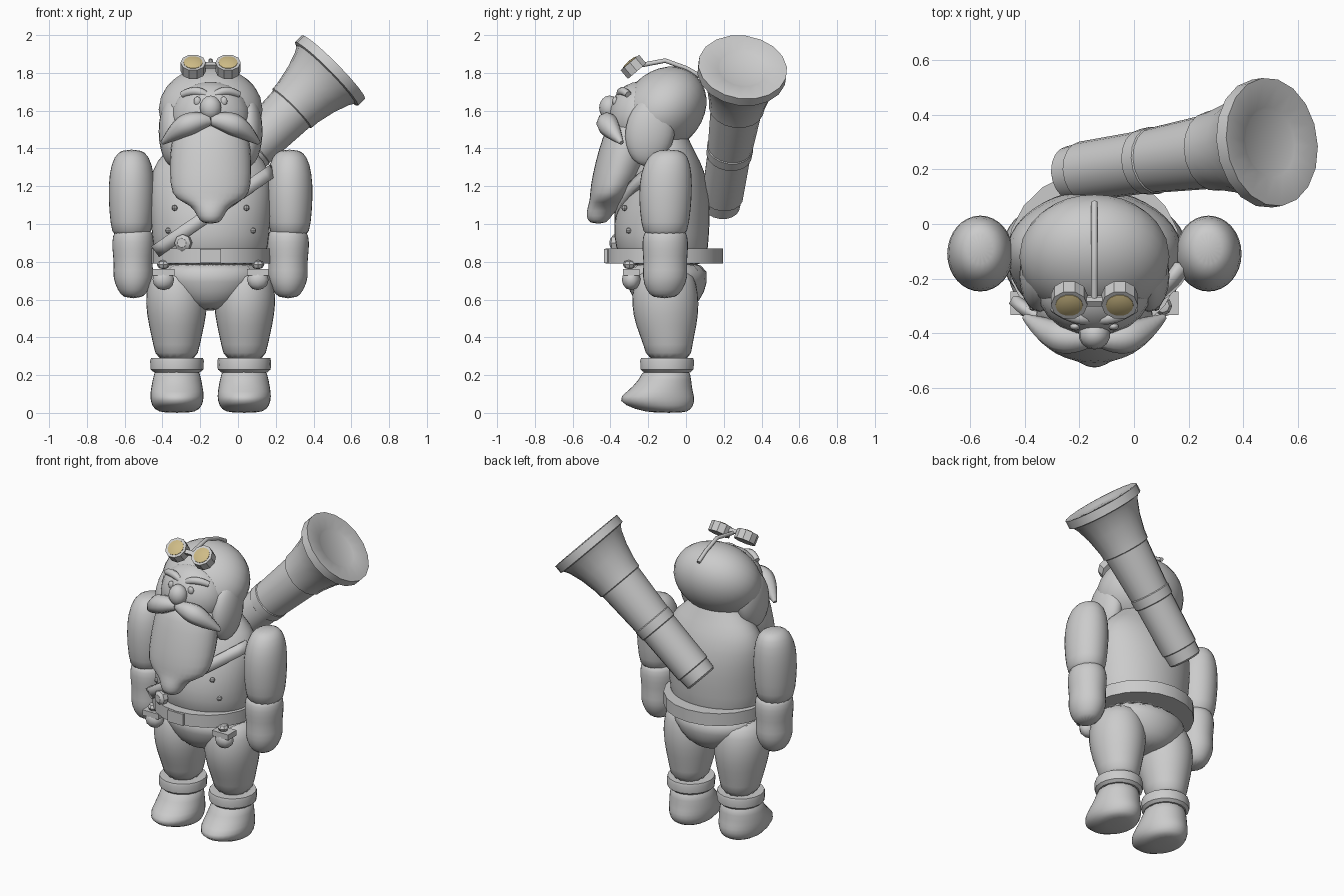
import bpy
import bmesh
from math import cos, sin, pi, sqrt, radians
from mathutils import Vector

cube = bpy.data.objects.get("Cube")
if cube:
    bpy.data.objects.remove(cube, do_unlink=True)

CX = -0.145  # the figure's own middle line
SIDES = ((1, "left"), (-1, "right"))


def material(name, rgb):
    mat = bpy.data.materials.new(name)
    mat.use_nodes = True
    mat.diffuse_color = (*rgb, 1)
    mat.node_tree.nodes["Principled BSDF"].inputs["Base Color"].default_value = (*rgb, 1)
    return mat


GREY = material("plain grey", (0.6, 0.6, 0.6))
AMBER = material("amber glass", (0.62, 0.5, 0.24))


def finish(bm, name, mat=GREY, subdiv=0):
    bmesh.ops.recalc_face_normals(bm, faces=bm.faces)
    mesh = bpy.data.meshes.new(name)
    bm.to_mesh(mesh)
    bm.free()
    mesh.materials.append(mat)
    obj = bpy.data.objects.new(name, mesh)
    bpy.context.collection.objects.link(obj)
    bpy.ops.object.select_all(action="DESELECT")
    obj.select_set(True)
    bpy.context.view_layer.objects.active = obj
    if subdiv:
        bpy.ops.object.shade_smooth()
        obj.modifiers.new("Smooth", "SUBSURF").levels = subdiv
    else:
        bpy.ops.object.shade_smooth_by_angle(angle=radians(35))
    return obj


def loft(name, x, rings, n=16, subdiv=1):
    """Stack of ellipses, each given as (z, y centre, x radius, y radius)."""
    bm = bmesh.new()
    loops = []
    for z, cy, rx, ry in rings:
        loops.append([bm.verts.new((CX + x + rx * cos(2 * pi * i / n),
                                    cy + ry * sin(2 * pi * i / n), z)) for i in range(n)])
    for a, b in zip(loops, loops[1:]):
        for i in range(n):
            j = (i + 1) % n
            bm.faces.new((a[i], a[j], b[j], b[i]))
    bm.faces.new(loops[0])
    bm.faces.new(loops[-1])
    return finish(bm, name, GREY, subdiv)


def ball(name, pos, size, tilt=0, mat=GREY, seg=20):
    bm = bmesh.new()
    bmesh.ops.create_uvsphere(bm, u_segments=seg, v_segments=seg * 3 // 5, radius=1)
    obj = finish(bm, name, mat)
    obj.location = (CX + pos[0], pos[1], pos[2])
    obj.scale = size
    obj.rotation_euler.x = radians(tilt)
    return obj


def box(name, pos, size, tilt=0):
    bm = bmesh.new()
    bmesh.ops.create_cube(bm, size=1)
    obj = finish(bm, name)
    obj.location = (CX + pos[0], pos[1], pos[2])
    obj.scale = size
    obj.rotation_euler.x = radians(tilt)
    return obj


def turned(name, profile, pos, direction, n=16, mat=GREY):
    """Spin (distance, radius) points about an axis."""
    bm = bmesh.new()
    verts = [bm.verts.new((r, 0, t)) for t, r in profile]
    edges = [bm.edges.new(pair) for pair in zip(verts, verts[1:])]
    bmesh.ops.spin(bm, geom=verts + edges, cent=(0, 0, 0), axis=(0, 0, 1),
                   angle=2 * pi, steps=n)
    bmesh.ops.remove_doubles(bm, verts=bm.verts, dist=0.0005)
    obj = finish(bm, name, mat)
    obj.location = pos
    obj.rotation_euler = Vector(direction).to_track_quat("Z", "Y").to_euler()
    return obj


def tube(name, points, kind="NURBS"):
    """Round tapered strand through (x, y, z, radius) points."""
    curve = bpy.data.curves.new(name, "CURVE")
    curve.dimensions = "3D"
    curve.bevel_depth = 1
    curve.bevel_resolution = 2
    curve.use_fill_caps = True
    spline = curve.splines.new(kind)
    spline.points.add(len(points) - 1)
    for p, (x, y, z, r) in zip(spline.points, points):
        p.co = (CX + x, y, z, 1)
        p.radius = r
    if kind == "NURBS":
        spline.order_u = 3
        spline.use_endpoint_u = True
        spline.resolution_u = 5
    curve.materials.append(GREY)
    obj = bpy.data.objects.new(name, curve)
    bpy.context.collection.objects.link(obj)


# Trunk
loft("torso", 0, [(0.76, -0.11, 0.28, 0.22), (0.88, -0.13, 0.31, 0.25), (1.0, -0.13, 0.32, 0.26),
                  (1.15, -0.11, 0.33, 0.24), (1.29, -0.09, 0.32, 0.19), (1.38, -0.09, 0.25, 0.14),
                  (1.46, -0.1, 0.15, 0.11), (1.54, -0.12, 0.13, 0.1)], 20)
loft("pelvis", 0, [(0.54, -0.1, 0.08, 0.1), (0.59, -0.1, 0.19, 0.18), (0.69, -0.1, 0.28, 0.22),
                   (0.81, -0.11, 0.3, 0.23)], 20)
loft("belt", 0, [(0.79, -0.115, 0.32, 0.31), (0.87, -0.115, 0.32, 0.31)], 20, 0)
box("belt_buckle", (0, -0.425, 0.83), (0.11, 0.02, 0.075))

# Limbs
for s, side in SIDES:
    loft(side + "_leg", 0.18 * s, [(0.27, -0.09, 0.11, 0.12), (0.36, -0.095, 0.125, 0.13),
                                   (0.46, -0.105, 0.15, 0.165), (0.58, -0.11, 0.17, 0.185),
                                   (0.68, -0.11, 0.16, 0.17), (0.77, -0.11, 0.12, 0.14)])
    loft(side + "_boot", 0.178 * s, [(0, -0.09, 0.07, 0.08), (0.015, -0.12, 0.125, 0.15),
                                     (0.065, -0.16, 0.145, 0.215), (0.11, -0.14, 0.145, 0.18),
                                     (0.17, -0.11, 0.132, 0.14), (0.25, -0.1, 0.12, 0.125)])
    loft(side + "_boot_cuff", 0.178 * s, [(0.215, -0.1, 0.122, 0.125), (0.23, -0.1, 0.14, 0.142),
                                          (0.275, -0.1, 0.142, 0.145), (0.29, -0.1, 0.138, 0.14)], 18, 0)
    loft(side + "_arm", 0.418 * s, [(0.92, -0.11, 0.1, 0.11), (1.0, -0.11, 0.115, 0.13),
                                    (1.14, -0.11, 0.127, 0.145), (1.27, -0.105, 0.122, 0.14),
                                    (1.36, -0.095, 0.095, 0.11), (1.395, -0.09, 0.05, 0.06)])
    loft(side + "_glove", 0.41 * s, [(0.605, -0.115, 0.05, 0.06), (0.65, -0.115, 0.085, 0.1),
                                     (0.72, -0.11, 0.112, 0.125), (0.79, -0.11, 0.102, 0.115),
                                     (0.87, -0.11, 0.115, 0.125), (0.94, -0.11, 0.112, 0.122),
                                     (0.98, -0.11, 0.09, 0.1)])
    # Belt pouches and coat buttons
    ball(side + "_pouch", (0.25 * s, -0.29, 0.705), (0.06, 0.05, 0.055), seg=10)
    box(side + "_pouch_flap", (0.25 * s, -0.29, 0.745), (0.115, 0.085, 0.035))
    ball(side + "_pouch_knob", (0.25 * s, -0.3, 0.785), (0.035, 0.035, 0.025), seg=8)
    for z, x in ((1.085, 0.19), (0.965, 0.225)):
        ball(side + "_button", (x * s, -0.125 - 0.25 * sqrt(1 - (x / 0.32) ** 2), z), (0.016,) * 3, seg=8)

# Bandolier across the chest
bm = bmesh.new()
rows = []
for i in range(17):
    f = i / 16
    x, z = -0.285 + 0.61 * f, 0.86 + 0.42 * f
    y = -0.13 + 0.035 * f - (0.265 - 0.065 * f) * sqrt(max(0, 1 - (x / 0.335) ** 2)) - 0.008
    rows.append([bm.verts.new((CX + x - 0.02 * k, y, z + 0.028 * k)) for k in (-1, 1)])
for a, b in zip(rows, rows[1:]):
    bm.faces.new((a[0], b[0], b[1], a[1]))
solid = finish(bm, "bandolier").modifiers.new("Thickness", "SOLIDIFY")
solid.thickness = 0.035
solid.offset = 0
turned("bandolier_badge", [(0, 0), (0, 0.045), (0.03, 0.045), (0.045, 0.025), (0.045, 0)],
       (CX - 0.14, -0.355, 0.9), (-0.3, -1, 0), 8)

# Head, hood and face
ball("hood", (0, -0.12, 1.605), (0.275, 0.25, 0.205), 45, seg=28)
ball("face", (0, -0.24, 1.565), (0.21, 0.17, 0.19))
ball("nose", (0, -0.405, 1.615), (0.058, 0.055, 0.065), seg=14)
for s, side in SIDES:
    ball(side + "_hood_flap", (0.2 * s, -0.19, 1.49), (0.075, 0.13, 0.185), -10)
    ball(side + "_eye", (0.07 * s, -0.375, 1.65), (0.02, 0.015, 0.025), seg=10)
    tube(side + "_eyebrow", [(0.025 * s, -0.35, 1.685, 0.018), (0.08 * s, -0.345, 1.72, 0.028),
                             (0.15 * s, -0.305, 1.685, 0.018)])
    tube(side + "_moustache", [(0.005 * s, -0.415, 1.55, 0.03), (0.08 * s, -0.425, 1.545, 0.06),
                               (0.17 * s, -0.4, 1.505, 0.058), (0.255 * s, -0.34, 1.43, 0.012)])
loft("beard", 0, [(1.56, -0.29, 0.17, 0.11), (1.46, -0.31, 0.21, 0.135), (1.34, -0.335, 0.222, 0.145),
                  (1.2, -0.38, 0.22, 0.13), (1.13, -0.41, 0.195, 0.1), (1.1, -0.43, 0.1, 0.09),
                  (1.04, -0.465, 0.073, 0.068), (1.0, -0.465, 0.045, 0.045)])

# Goggles pushed up over the hood
LOOK = Vector((0, -sin(radians(40)), cos(radians(40))))
MID = Vector((CX, -0.278, 1.832))
for s, side in SIDES:
    centre = MID + Vector((0.0925 * s, 0, 0))
    turned(side + "_goggle", [(-0.03, 0), (-0.03, 0.067), (0.03, 0.067), (0.03, 0.05), (0.02, 0.05), (0.02, 0)],
           centre, LOOK, 10)
    turned(side + "_goggle_lens", [(0.022, 0.052), (0.032, 0.05), (0.038, 0.03), (0.04, 0)],
           centre, LOOK, 14, AMBER)
box("goggle_bridge", (0, -0.285, 1.84), (0.08, 0.025, 0.025), 40)
tube("goggle_strap", [(0, -0.27, 1.835, 0.012), (0, -0.19, 1.85, 0.012), (0, -0.11, 1.865, 0.012),
                      (0, 0, 1.825, 0.012), (0, 0.08, 1.78, 0.012)], "POLY")

# Cannon slung over the back
turned("cannon", [(0, 0), (0, 0.09), (0.01, 0.1), (0.075, 0.104), (0.08, 0.11), (0.39, 0.115),
                  (0.395, 0.121), (0.45, 0.124), (0.455, 0.12), (0.74, 0.137), (0.745, 0.146),
                  (0.79, 0.15), (0.89, 0.172), (0.97, 0.2), (1.0, 0.218), (1.005, 0.237), (1.057, 0.237),
                  (1.057, 0.215), (1.045, 0.13), (1.04, 0.12), (1.045, 0)],
       (-0.24, 0.184, 1.09), (0.705, 0.11, 0.7), 18)
